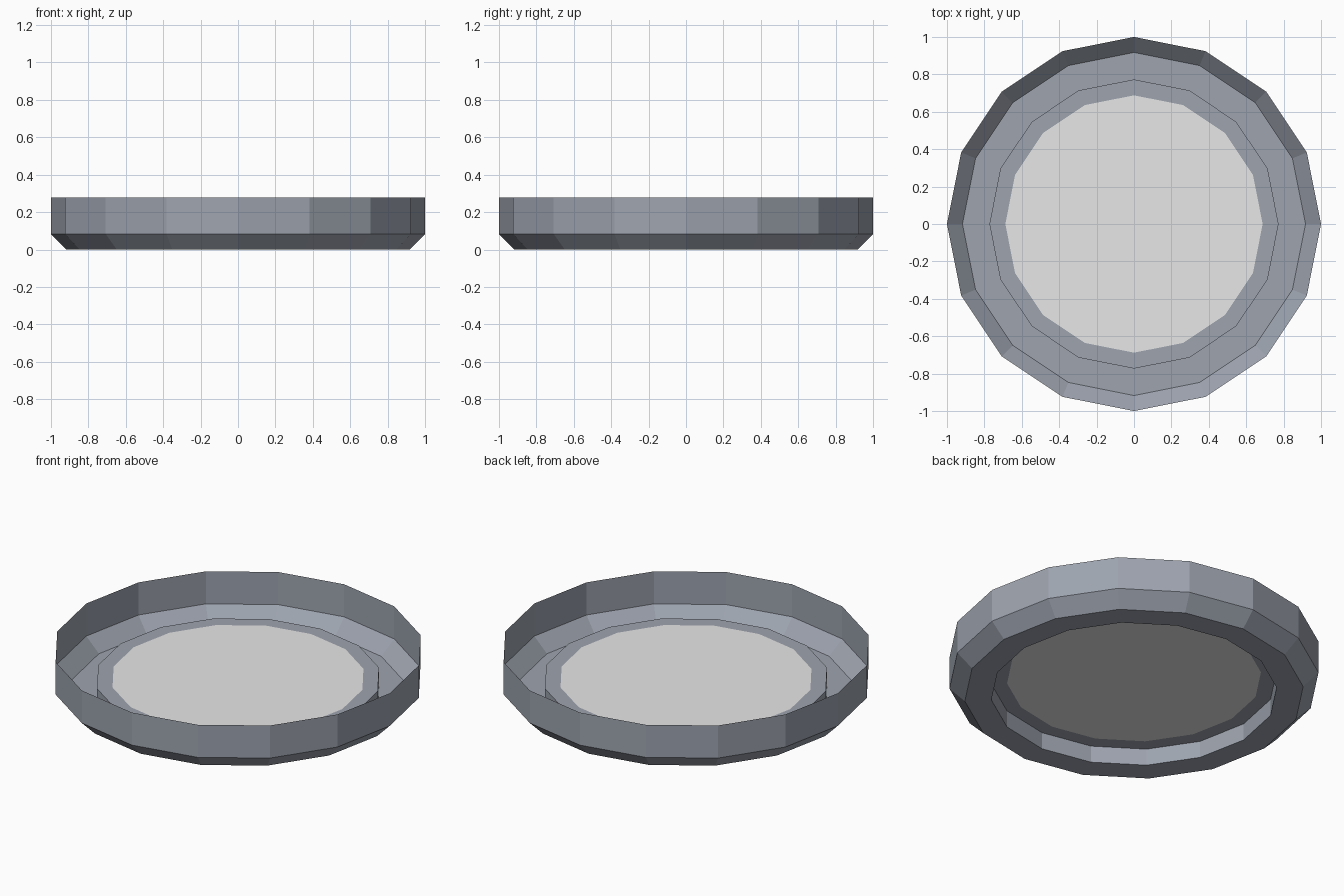
import bpy
import bmesh
from math import cos, sin, tau

SIDES = 16

cube = bpy.data.objects.get("Cube")
if cube:
    bpy.data.objects.remove(cube, do_unlink=True)


def make_material(name, rgb):
    mat = bpy.data.materials.new(name)
    mat.use_nodes = True
    color = (*rgb, 1.0)
    mat.diffuse_color = color
    mat.node_tree.nodes["Principled BSDF"].inputs["Base Color"].default_value = color
    return mat


def lathe(name, profile, mat, fill=False):
    """Spin a (radius, height) profile into a thin flat-shaded shell."""
    bm = bmesh.new()
    rings = [[bm.verts.new((r * cos(tau * i / SIDES), r * sin(tau * i / SIDES), z))
              for i in range(SIDES)] for r, z in profile]
    for outer, inner in zip(rings, rings[1:]):
        for i in range(SIDES):
            j = (i + 1) % SIDES
            bm.faces.new((outer[i], outer[j], inner[j], inner[i]))
    if fill:
        bm.faces.new(rings[-1])
    mesh = bpy.data.meshes.new(name)
    bm.to_mesh(mesh)
    bm.free()
    mesh.materials.append(mat)
    obj = bpy.data.objects.new(name, mesh)
    bpy.context.collection.objects.link(obj)
    return obj


steel = make_material("blue_grey_metal", (0.34, 0.37, 0.43))
pale = make_material("pale_grey", (0.82, 0.82, 0.82))

# Open tray: upright rim, sloped lower edge, flat floor, raised step
lathe("tray", [(1.0, 0.277), (1.0, 0.083), (0.917, 0.0),
               (0.773, 0.0), (0.773, 0.1), (0.688, 0.1)], steel)

# Pale disc in the middle of the step
lathe("center_disc", [(0.688, 0.1)], pale, fill=True)
